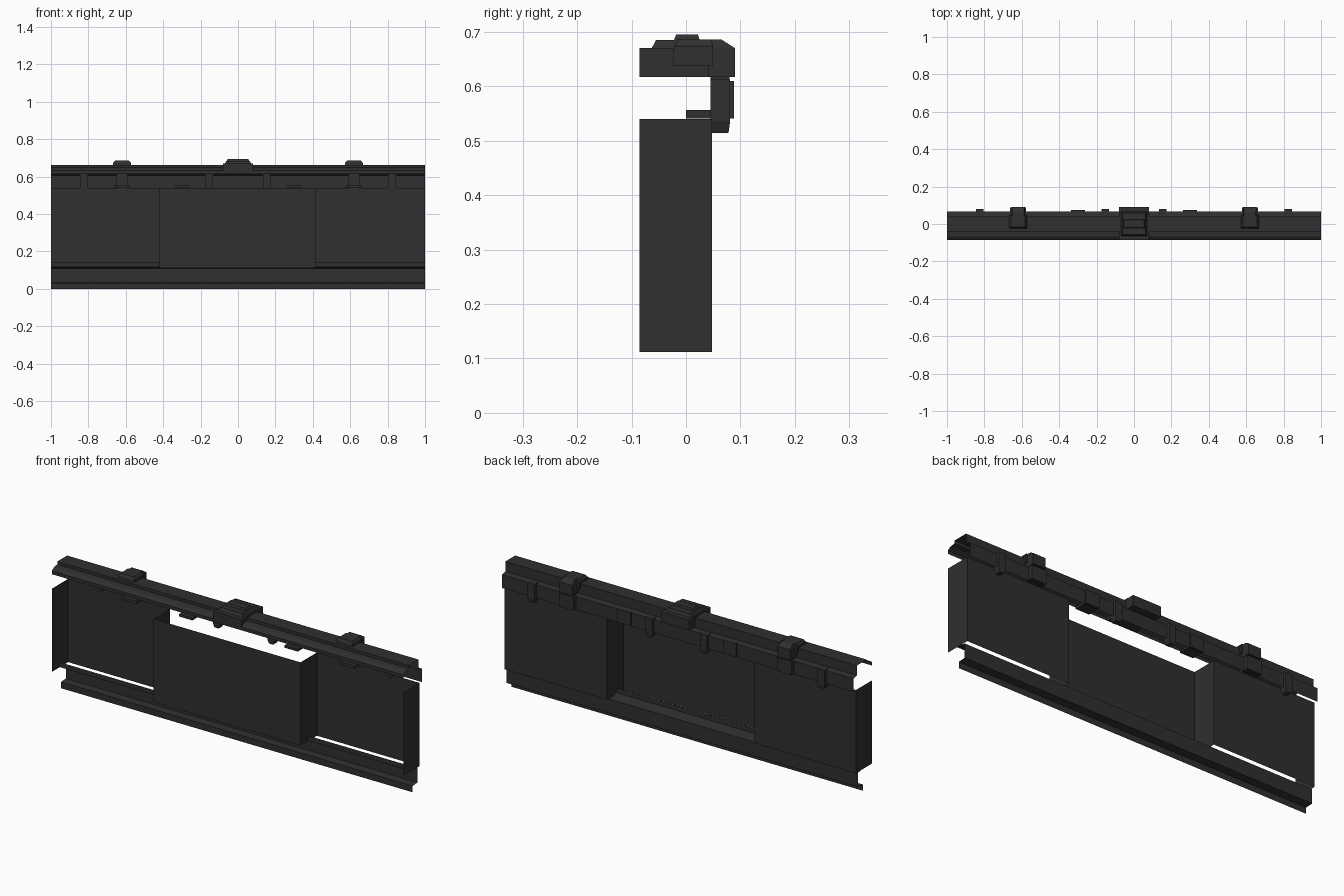
import bpy, bmesh

if "Cube" in bpy.data.objects:
    bpy.data.objects.remove(bpy.data.objects["Cube"])

mat = bpy.data.materials.new("charcoal")
mat.diffuse_color = (0.029, 0.029, 0.029, 1)
mat.use_nodes = True
mat.node_tree.nodes["Principled BSDF"].inputs["Base Color"].default_value = mat.diffuse_color


def finish(name, bm):
    me = bpy.data.meshes.new(name)
    bm.to_mesh(me)
    bm.free()
    me.materials.append(mat)
    ob = bpy.data.objects.new(name, me)
    bpy.context.collection.objects.link(ob)
    return ob


def rail(name, profile):
    """Open sheet profile (y, z) run along the full length."""
    bm = bmesh.new()
    rows = [[bm.verts.new((x, y, z)) for y, z in profile] for x in (-1, 1)]
    for i in range(len(profile) - 1):
        bm.faces.new((rows[0][i], rows[0][i + 1], rows[1][i + 1], rows[1][i]))
    return finish(name, bm)


def loft(bm, sections):
    """Block through rectangles (x0, x1, y0, y1, z), bottom to top."""
    rings = [[bm.verts.new(c) for c in ((a, c0, z), (b, c0, z), (b, c1, z), (a, c1, z))]
             for a, b, c0, c1, z in sections]
    for lo, hi in zip(rings, rings[1:]):
        for i in range(4):
            j = (i + 1) % 4
            bm.faces.new((lo[i], lo[j], hi[j], hi[i]))
    bm.faces.new(rings[0][::-1])
    bm.faces.new(rings[-1])


def block_at(bm, x, w, secs):
    """Loft centred on x; secs are (width factor, y0, y1, z)."""
    loft(bm, [(x - w * f, x + w * f, y0, y1, z) for f, y0, y1, z in secs])


# Folded wall panel, a single zigzag sheet
bm = bmesh.new()
F, B = -0.085, 0.048
path = [(-1, F), (-1, B), (-.42, B), (-.42, F), (.415, F), (.415, B), (1, B), (1, F)]
cols = [[bm.verts.new((x, y, z)) for z in (0.112, 0.54)] for x, y in path]
for a, b in zip(cols, cols[1:]):
    bm.faces.new((a[0], b[0], b[1], a[1]))
finish("folded_panel", bm)

# Bottom and top rails
rail("base_rail", [(-.01, 0), (-.01, .032), (.03, .035), (.03, .108),
                   (-.03, .118), (-.03, .143)])
rail("top_rail", [(-.085, .615), (-.085, .632), (-.067, .645), (-.04, .648),
                  (-.04, .663), (.04, .663), (.04, .612), (.067, .606), (.067, .537)])

# Central cap housing
bm = bmesh.new()
block_at(bm, 0, .08, [(1, -.085, .09, .617), (1, -.085, .09, .67)])
block_at(bm, 0, .07, [(1, -.063, .067, .67), (.88, -.055, .06, .685)])
block_at(bm, 0, .06, [(1, -.022, .025, .685), (.9, -.018, .022, .695)])
finish("centre_housing", bm)

for side, label in ((-1, "left"), (1, "right")):
    # Clamp over the top rail with a strap down the back
    bm = bmesh.new()
    x = .62 * side
    block_at(bm, x, .047, [(1, -.025, .05, .638), (1, -.022, .05, .674),
                           (.8, -.015, .046, .686)])
    block_at(bm, x, .036, [(1, .04, .09, .617), (1, .04, .09, .67),
                           (.85, .04, .065, .686)])
    block_at(bm, x, .03, [(1, .045, .08, .54), (1, .045, .08, .63)])
    block_at(bm, x, .042, [(1, 0, .088, .541), (1, 0, .088, .556)])
    block_at(bm, x, .042, [(1, .063, .088, .556), (1, .063, .088, .61)])
    finish(label + "_clamp", bm)

    # Wide brackets under the rail
    bm = bmesh.new()
    x = .30 * side
    block_at(bm, x, .038, [(1, .003, .075, .541), (1, .003, .075, .553)])
    block_at(bm, x, .038, [(1, .06, .075, .553), (1, .06, .075, .61)])
    finish(label + "_wide_bracket", bm)

    # Narrow hooks, tapering below the rail
    for x, n in ((.155, "inner"), (.825, "outer")):
        bm = bmesh.new()
        block_at(bm, x * side, .02, [(.6, .047, .078, .514), (1, .045, .081, .535),
                                     (1, .045, .081, .612)])
        finish(f"{label}_{n}_hook", bm)
